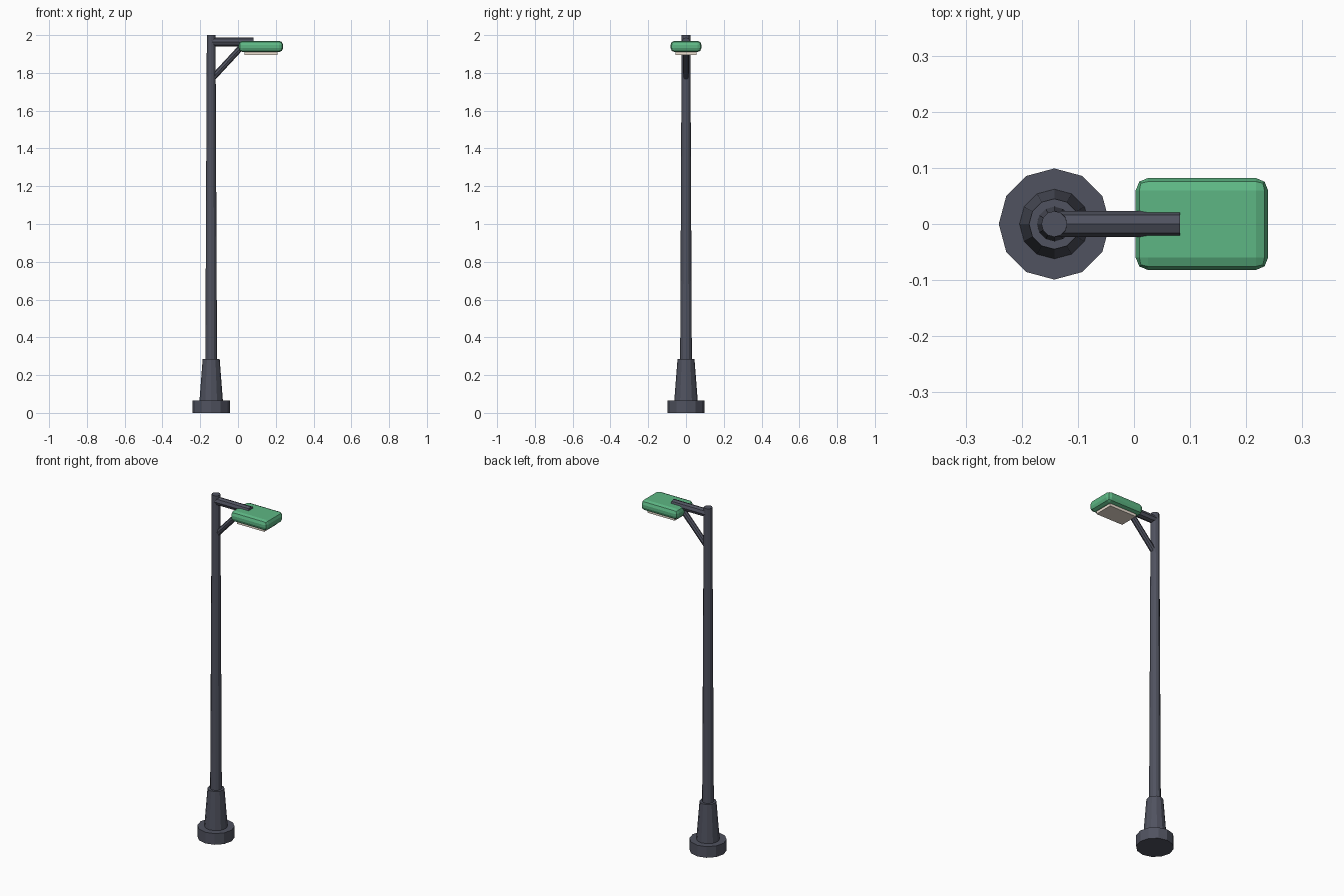
import bpy, bmesh
from mathutils import Vector

if "Cube" in bpy.data.objects:
    bpy.data.objects.remove(bpy.data.objects["Cube"])

POLE_X = -0.142


def material(name, rgb):
    m = bpy.data.materials.new(name)
    m.diffuse_color = (*rgb, 1)
    m.use_nodes = True
    m.node_tree.nodes["Principled BSDF"].inputs["Base Color"].default_value = m.diffuse_color
    return m


metal = material("dark_metal", (0.08, 0.085, 0.115))
green = material("green_paint", (0.11, 0.47, 0.23))
glass = material("warm_lens", (0.85, 0.75, 0.65))


def finish(name, bm, mat):
    bmesh.ops.recalc_face_normals(bm, faces=bm.faces[:])
    mesh = bpy.data.meshes.new(name)
    bm.to_mesh(mesh)
    bm.free()
    mesh.materials.append(mat)
    ob = bpy.data.objects.new(name, mesh)
    bpy.context.collection.objects.link(ob)
    return ob


def rod(name, a, b, r1, r2, sides):
    """Flat-sided, optionally tapered rod from a to b."""
    a, b = Vector(a), Vector(b)
    bm = bmesh.new()
    bmesh.ops.create_cone(bm, cap_ends=True, segments=sides, radius1=r1,
                          radius2=r2, depth=(b - a).length)
    ob = finish(name, bm, metal)
    ob.location = (a + b) / 2
    ob.rotation_euler = (b - a).to_track_quat('Z', 'Y').to_euler()
    return ob


def box(name, center, size, mat, bevel=0):
    bm = bmesh.new()
    bmesh.ops.create_cube(bm, size=1)
    bmesh.ops.scale(bm, vec=size, verts=bm.verts[:])
    ob = finish(name, bm, mat)
    ob.location = center
    if bevel:
        mod = ob.modifiers.new("rounded_edges", 'BEVEL')
        mod.width = bevel
        mod.segments = 2
    return ob


# Upright stack: foot, tapered collar, slender pole
rod("base_foot", (POLE_X, 0, 0), (POLE_X, 0, 0.065), 0.099, 0.099, 12)
rod("base_collar", (POLE_X, 0, 0.065), (POLE_X, 0, 0.285), 0.062, 0.045, 12)
rod("pole", (POLE_X, 0, 0.06), (POLE_X, 0, 2.0), 0.032, 0.023, 12)

# Horizontal arm and diagonal brace
rod("arm", (POLE_X, 0, 1.964), (0.082, 0, 1.964), 0.023, 0.023, 8)
rod("brace", (POLE_X + 0.01, 0, 1.775), (0.03, 0, 1.95), 0.016, 0.016, 8)

# Lamp head with lens underneath
box("lamp_head", (0.121, 0, 1.94), (0.236, 0.164, 0.06), green, 0.022)
box("lens", (0.121, 0, 1.905), (0.175, 0.112, 0.02), glass)
